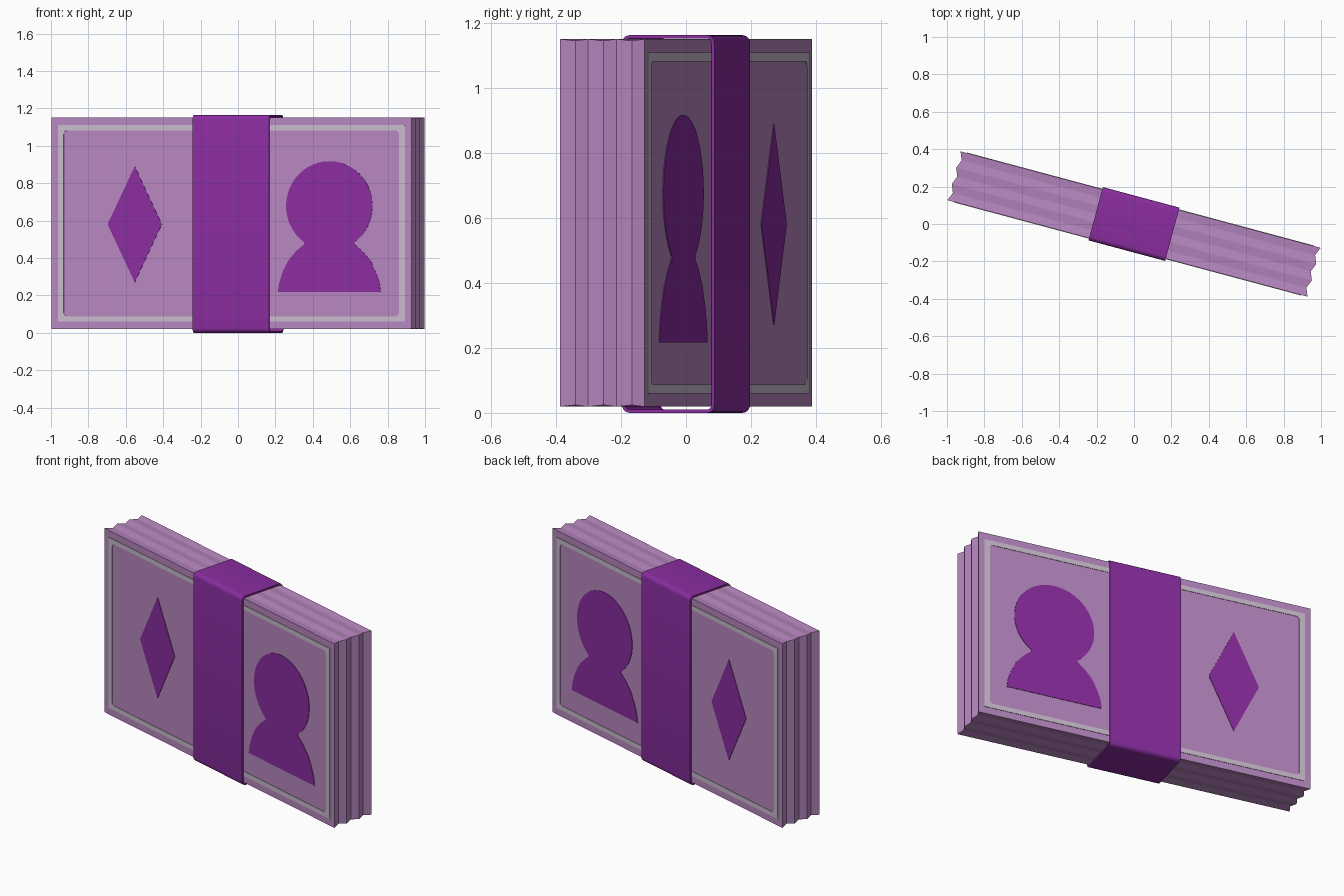
import bpy, bmesh, math
from mathutils import Matrix

if "Cube" in bpy.data.objects:
    bpy.data.objects.remove(bpy.data.objects["Cube"])

TURN = Matrix.Rotation(math.radians(-15), 4, 'Z')   # bundle stands slightly turned
LEN, THICK, ZC, HALF_H = 0.9965, 0.135, 0.585, 0.566


def material(name, rgb):
    m = bpy.data.materials.new(name)
    m.diffuse_color = (*rgb, 1)
    m.use_nodes = True
    m.node_tree.nodes["Principled BSDF"].inputs["Base Color"].default_value = m.diffuse_color
    return m


PAPER = material("pale purple paper", (0.475, 0.242, 0.525))
INK = material("deep purple", (0.255, 0.026, 0.350))
TRIM = material("pale grey trim", (0.58, 0.50, 0.60))


def finish(name, bm, mat):
    bmesh.ops.recalc_face_normals(bm, faces=bm.faces)
    me = bpy.data.meshes.new(name)
    bm.to_mesh(me)
    bm.free()
    me.materials.append(mat)
    ob = bpy.data.objects.new(name, me)
    ob.matrix_world = TURN
    bpy.context.collection.objects.link(ob)
    return ob


def rounded_rect(hw, hh, r, steps=5):
    pts = []
    for k, (sx, sy) in enumerate(((1, 1), (-1, 1), (-1, -1), (1, -1))):
        for i in range(steps + 1):
            a = math.pi / 2 * (k + i / steps)
            pts.append((sx * (hw - r) + r * math.cos(a), sy * (hh - r) + r * math.sin(a)))
    return pts


def bridge(bm, loops, closed=False):
    pairs = list(zip(loops, loops[1:] + (loops[:1] if closed else [])))
    if not closed:
        pairs = pairs[:len(loops) - 1]
    for a, b in pairs:
        for i in range(len(a)):
            j = (i + 1) % len(a)
            bm.faces.new((a[i], a[j], b[j], b[i]))


def plate(name, outer, mat, side, inner=None):
    """Thin printed plate on the front (side -1) or back (side 1) of the stack."""
    bm = bmesh.new()
    y0, y1 = side * (THICK - 0.002), side * (THICK + 0.003)

    def loop(pts, y):
        return [bm.verts.new((x, y, z)) for x, z in pts]
    a, b = loop(outer, y0), loop(outer, y1)
    if inner:
        bridge(bm, [a, b, loop(inner, y1), loop(inner, y0)], closed=True)
    else:
        bridge(bm, [a, b])
        bm.faces.new(a)
        bm.faces.new(b)
    return finish(name, bm, mat)


# Stack of notes: rectangles across the thickness, edges slightly uneven
bm = bmesh.new()
levels = []
N = 12
for i in range(N + 1):
    t = i / N
    inset = 0.018 * math.sin(3 * math.pi * t) ** 2
    w, h = LEN - inset, HALF_H - 0.3 * inset
    levels.append([bm.verts.new((sx * w, (2 * t - 1) * THICK, ZC + sz * h))
                   for sx, sz in ((1, 1), (-1, 1), (-1, -1), (1, -1))])
bridge(bm, levels)
bm.faces.new(levels[0])
bm.faces.new(levels[-1])
finish("note_stack", bm, PAPER)

# Paper band: hollow rounded sleeve around the middle
bm = bmesh.new()
out_pts = rounded_rect(0.1475, 0.5815, 0.025)
in_pts = rounded_rect(0.1375, 0.5715, 0.015)
loops = [[bm.verts.new((x, y, z + 0.5815)) for y, z in pts]
         for x, pts in ((-0.212, out_pts), (0.212, out_pts), (0.212, in_pts), (-0.212, in_pts))]
bridge(bm, loops, closed=True)
band = finish("paper_band", bm, INK)
bpy.context.view_layer.objects.active = band
band.select_set(True)
bpy.ops.object.shade_smooth_by_angle(angle=math.radians(35))

# Printed outlines, shared by both faces
border_out = [(x, z + ZC) for x, z in rounded_rect(0.96, 0.525, 0.004)]
border_in = [(x, z + ZC) for x, z in rounded_rect(0.928, 0.497, 0.022)]

HX, HZ, R = 0.542, 0.678, 0.239
head = [(HX + R * math.sin(a), HZ + R * math.cos(a))
        for a in (math.radians(-145 + 290 * i / 40) for i in range(41))]
right = [(0.139, 0.474), (0.185, 0.435), (0.228, 0.385), (0.258, 0.325), (0.278, 0.265), (0.285, 0.217)]
bust = head + [(HX + x, z) for x, z in right] + [(HX - x, z) for x, z in reversed(right)]

# Plain lozenge ornament in place of a written symbol
lozenge = [(-0.535, 0.89), (-0.385, 0.58), (-0.535, 0.27), (-0.685, 0.58)]

for side, label in ((-1, "front"), (1, "back")):
    plate(label + "_border", border_out, TRIM, side, border_in)
    plate(label + "_portrait_silhouette", bust, INK, side)
    plate(label + "_ornament", lozenge, INK, side)
